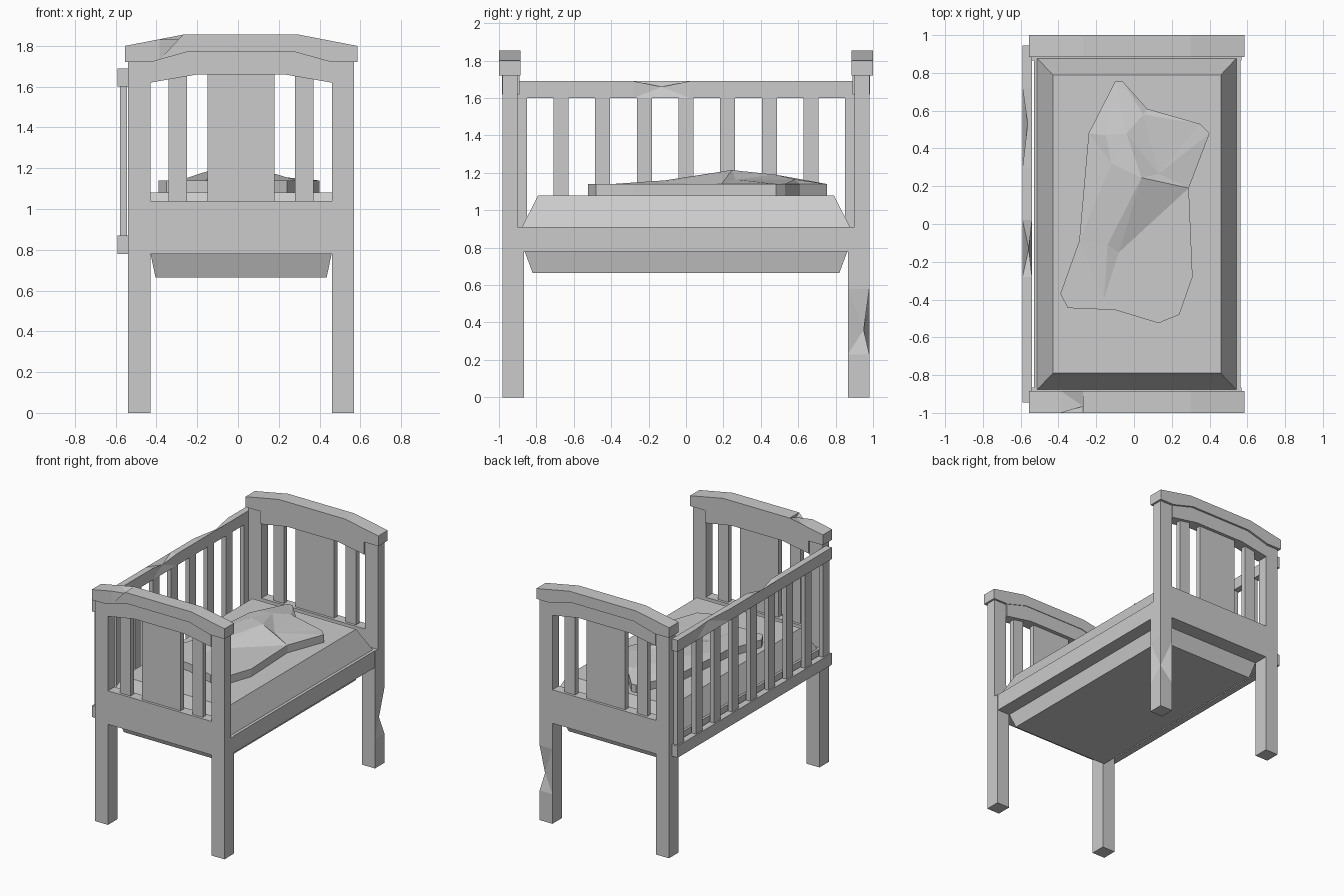
import bpy, bmesh
from mathutils import Vector, geometry

if "Cube" in bpy.data.objects:
    bpy.data.objects.remove(bpy.data.objects["Cube"])

CX = 0.015  # centre line of the bed frame


def finish(name, bm):
    bmesh.ops.recalc_face_normals(bm, faces=bm.faces[:])
    me = bpy.data.meshes.new(name)
    bm.to_mesh(me)
    bm.free()
    ob = bpy.data.objects.new(name, me)
    bpy.context.collection.objects.link(ob)
    return ob


def loft(name, lower, upper):
    """Join two matching point loops into a closed solid."""
    bm = bmesh.new()
    a = [bm.verts.new(p) for p in lower]
    b = [bm.verts.new(p) for p in upper]
    bm.faces.new(a)
    bm.faces.new(b)
    n = len(a)
    for i in range(n):
        j = (i + 1) % n
        bm.faces.new((a[i], a[j], b[j], b[i]))
    return finish(name, bm)


def rect(x0, x1, y0, y1, z):
    return [(x0, y0, z), (x1, y0, z), (x1, y1, z), (x0, y1, z)]


def box(name, x0, x1, y0, y1, z0, z1):
    return loft(name, rect(x0, x1, y0, y1, z0), rect(x0, x1, y0, y1, z1))


def extrude_xz(name, pts, y0, y1):
    return loft(name, [(x, y0, z) for x, z in pts], [(x, y1, z) for x, z in pts])


def extrude_yz(name, pts, x0, x1):
    return loft(name, [(x0, y, z) for y, z in pts], [(x1, y, z) for y, z in pts])


def chip(ob, axis, levels, corner, target):
    """Cut loops across the part, then push one edge point in as a wear chip."""
    bm = bmesh.new()
    bm.from_mesh(ob.data)
    no = Vector([float(i == axis) for i in range(3)])
    for v in levels:
        bmesh.ops.bisect_plane(bm, geom=bm.verts[:] + bm.edges[:] + bm.faces[:],
                               plane_co=no * v, plane_no=no)
    c = Vector(corner)
    near = min(bm.verts, key=lambda v: (v.co - c).length)
    near.co = target
    bmesh.ops.triangulate(bm, faces=near.link_faces[:])
    bm.to_mesh(ob.data)
    bm.free()


# Two matching end boards
for side, s in (("front", -1), ("back", 1)):
    # posts, stepped thinner above the frame
    post = [(s * 0.98, 0), (s * 0.865, 0), (s * 0.865, 0.91),
            (s * 0.90, 0.91), (s * 0.90, 1.72), (s * 0.98, 1.72)]
    for lr, x0, x1 in (("left", -0.54, -0.43), ("right", 0.46, 0.57)):
        leg = extrude_yz(f"{side}_{lr}_leg", post, x0, x1)
        if side == "back" and lr == "right":
            chip(leg, 2, (0.23, 0.36, 0.58), (0.57, 0.98, 0.36), (0.545, 0.95, 0.36))
    # lower panel
    box(f"{side}_panel", -0.43, 0.46, s * 0.98, s * 0.90, 0.78, 1.04)
    # arched rail
    arch = [(-0.43, 1.62), (-0.2, 1.66), (0.23, 1.66), (0.46, 1.62),
            (0.46, 1.74), (0.28, 1.77), (-0.25, 1.77), (-0.43, 1.74)]
    extrude_xz(f"{side}_arch", arch, s * 0.985, s * 0.89)
    # arched cap
    cap = [(-0.555, 1.72), (-0.43, 1.72), (-0.25, 1.77), (0.28, 1.77), (0.46, 1.72),
           (0.585, 1.72), (0.585, 1.80), (0.30, 1.855), (-0.27, 1.855), (-0.555, 1.80)]
    top = extrude_xz(f"{side}_cap", cap, s * 1.0, s * 0.885)
    if side == "front":
        chip(top, 0, (-0.385, -0.27, -0.17), (-0.27, -1, 1.855), (-0.27, -0.965, 1.83))
    # slats and wide centre board
    for n, (x0, x1) in enumerate(((-0.34, -0.25), (-0.15, 0.18), (0.28, 0.37))):
        box(f"{side}_end_slat_{n}", x0, x1, s * 0.96, s * 0.92, 1.03, 1.70)

# Bed frame and tapered underside
box("side_frame", -0.53, 0.565, -0.90, 0.90, 0.78, 0.91)
loft("bed_base", rect(-0.405, 0.435, -0.82, 0.82, 0.665),
     rect(-0.43, 0.46, -0.865, 0.865, 0.785))

# Mattress
loft("mattress", rect(-0.515, 0.545, -0.88, 0.88, 0.905),
     rect(-0.43, 0.46, -0.79, 0.79, 1.08))

# Side railing on the left
rail = box("railing_top", -0.59, -0.54, -0.945, 0.945, 1.60, 1.69)
chip(rail, 1, (-0.28, -0.13, 0.02), (-0.54, -0.13, 1.69), (-0.557, -0.13, 1.66))
chip(rail, 1, (0.3, 0.53, 0.72), (-0.59, 0.53, 1.69), (-0.563, 0.53, 1.68))
box("railing_bottom", -0.59, -0.54, -0.945, 0.945, 0.78, 0.87)
for i in range(9):
    y = (i - 4) * 0.2228
    box(f"railing_slat_{i}", -0.58, -0.545, y - 0.04, y + 0.04, 0.86, 1.61)

# Rumpled pillow: outline skirt plus a faceted top
outline = [(-0.10, 0.755), (-0.24, 0.48), (-0.29, -0.09), (-0.39, -0.37),
           (-0.35, -0.445), (-0.10, -0.455), (0.13, -0.525), (0.24, -0.48),
           (0.31, -0.28), (0.29, 0.19), (0.40, 0.48), (0.35, 0.53),
           (0.07, 0.61), (-0.06, 0.755)]
bumps = [(-0.15, 0.47, 1.185), (-0.12, 0.32, 1.195), (0.04, 0.245, 1.215),
         (-0.04, 0.48, 1.19), (0.05, 0.58, 1.165), (0.13, 0.265, 1.165),
         (-0.08, -0.15, 1.143), (-0.14, -0.11, 1.16), (-0.16, -0.40, 1.14)]
n = len(outline)
flat = [Vector(p) for p in outline] + [Vector(b[:2]) for b in bumps]
heights = [1.14] * n + [b[2] for b in bumps]
tri = geometry.delaunay_2d_cdt(flat, [(i, (i + 1) % n) for i in range(n)],
                               [list(range(n))], 1, 1e-5)
bm = bmesh.new()
tops = [bm.verts.new((p.x, p.y, heights[src[0]] if src else 1.14))
        for p, src in zip(tri[0], tri[3])]
for f in tri[2]:
    bm.faces.new([tops[i] for i in f])
rim = [e for e in bm.edges if e.is_boundary]
ext = bmesh.ops.extrude_edge_only(bm, edges=rim)["geom"]
for v in ext:
    if isinstance(v, bmesh.types.BMVert):
        v.co.z = 1.075
finish("pillow", bm)
